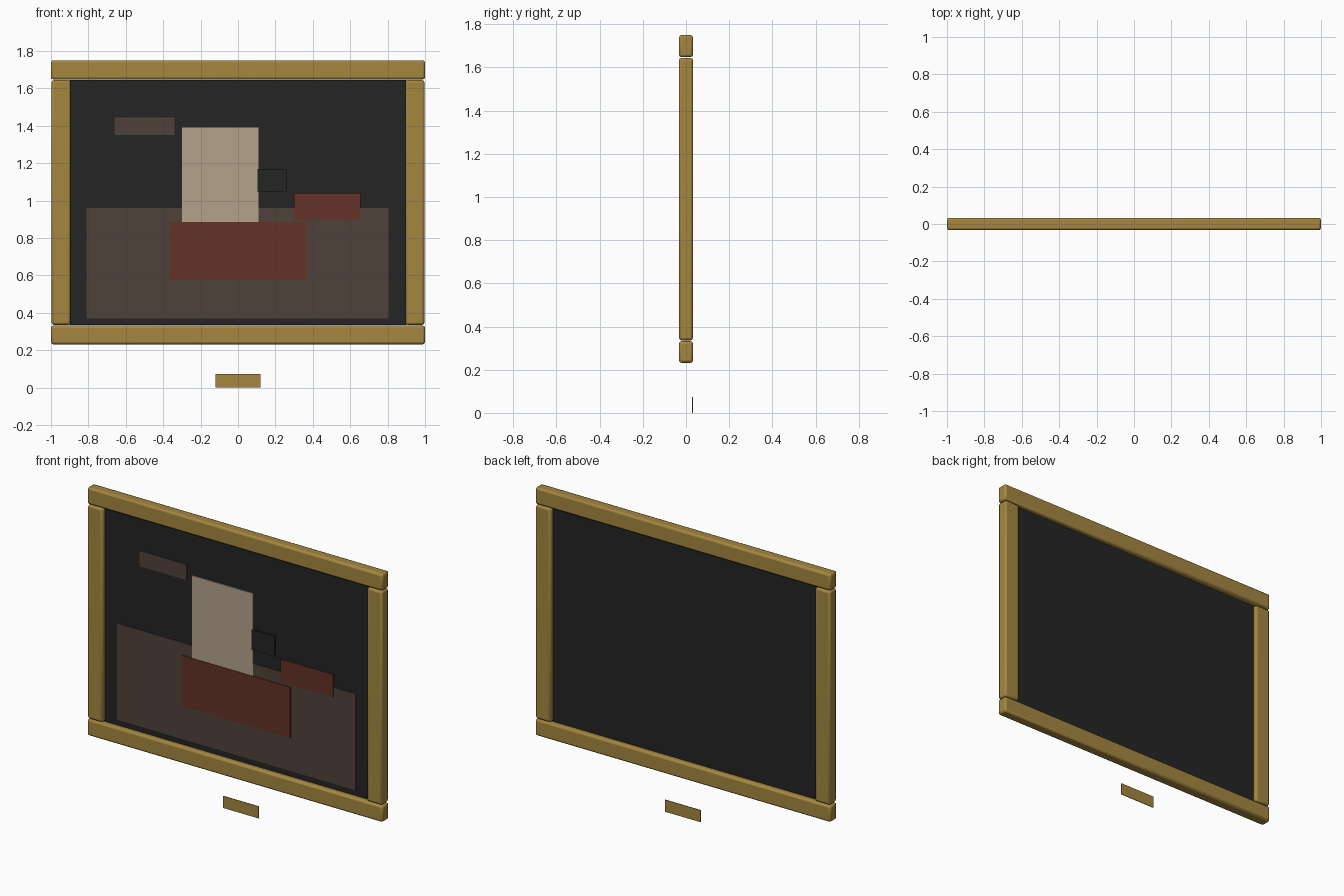
import bpy
import math

if "Cube" in bpy.data.objects:
    bpy.data.objects.remove(bpy.data.objects["Cube"])


def material(name, colour):
    m = bpy.data.materials.new(name)
    m.diffuse_color = (*colour, 1)
    m.use_nodes = True
    m.node_tree.nodes["Principled BSDF"].inputs["Base Color"].default_value = m.diffuse_color
    return m


GOLD = material("aged gold", (0.37, 0.24, 0.05))
BLACK = material("dark canvas", (0.018, 0.018, 0.018))
BROWN = material("umber paint", (0.08, 0.052, 0.042))
RED = material("deep red paint", (0.125, 0.032, 0.02))
CREAM = material("pale paint", (0.46, 0.36, 0.26))


def box(name, x, y, z, mat, bevel=0.0):
    """Box from (min, max) ranges on each axis."""
    centre = [(a + b) / 2 for a, b in (x, y, z)]
    bpy.ops.mesh.primitive_cube_add(size=1, location=centre)
    ob = bpy.context.object
    ob.name = name
    ob.scale = [b - a for a, b in (x, y, z)]
    bpy.ops.object.transform_apply(location=False, rotation=False, scale=True)
    ob.data.materials.append(mat)
    if bevel:
        mod = ob.modifiers.new("rounded edges", 'BEVEL')
        mod.width = bevel
        mod.segments = 2
        bpy.ops.object.shade_smooth_by_angle(angle=math.radians(40))
    return ob


# Frame rails and stiles with softened edges
DEPTH = (-0.033, 0.033)
box("top_rail", (-1, 1), DEPTH, (1.648, 1.75), GOLD, 0.012)
box("bottom_rail", (-1, 1), DEPTH, (0.232, 0.332), GOLD, 0.012)
for side, name in ((-1, "left_stile"), (1, "right_stile")):
    x = sorted((side * 0.895, side * 0.997))
    box(name, x, DEPTH, (0.336, 1.644), GOLD, 0.012)

# Canvas set in the middle of the frame
box("canvas", (-0.9, 0.9), (-0.008, 0.008), (0.336, 1.644), BLACK)

# Painted shapes, layered as thin plates: name, x, z, front y, colour
shapes = [
    ("painted_ground", (-0.81, 0.805), (0.37, 0.96), -0.011, BROWN),
    ("painted_high_bar", (-0.66, -0.34), (1.35, 1.445), -0.011, BROWN),
    ("painted_pale_block", (-0.30, 0.11), (0.88, 1.39), -0.014, CREAM),
    ("painted_dark_block", (0.105, 0.26), (1.045, 1.17), -0.017, BLACK),
    ("painted_red_block", (-0.37, 0.365), (0.575, 0.885), -0.017, RED),
    ("painted_red_bar", (0.30, 0.655), (0.90, 1.04), -0.017, RED),
]
for name, x, z, front, mat in shapes:
    box(name, x, (front, -0.008), z, mat)

# Title plaque below the frame
box("plaque", (-0.12, 0.12), (0.028, 0.032), (0, 0.073), GOLD)
